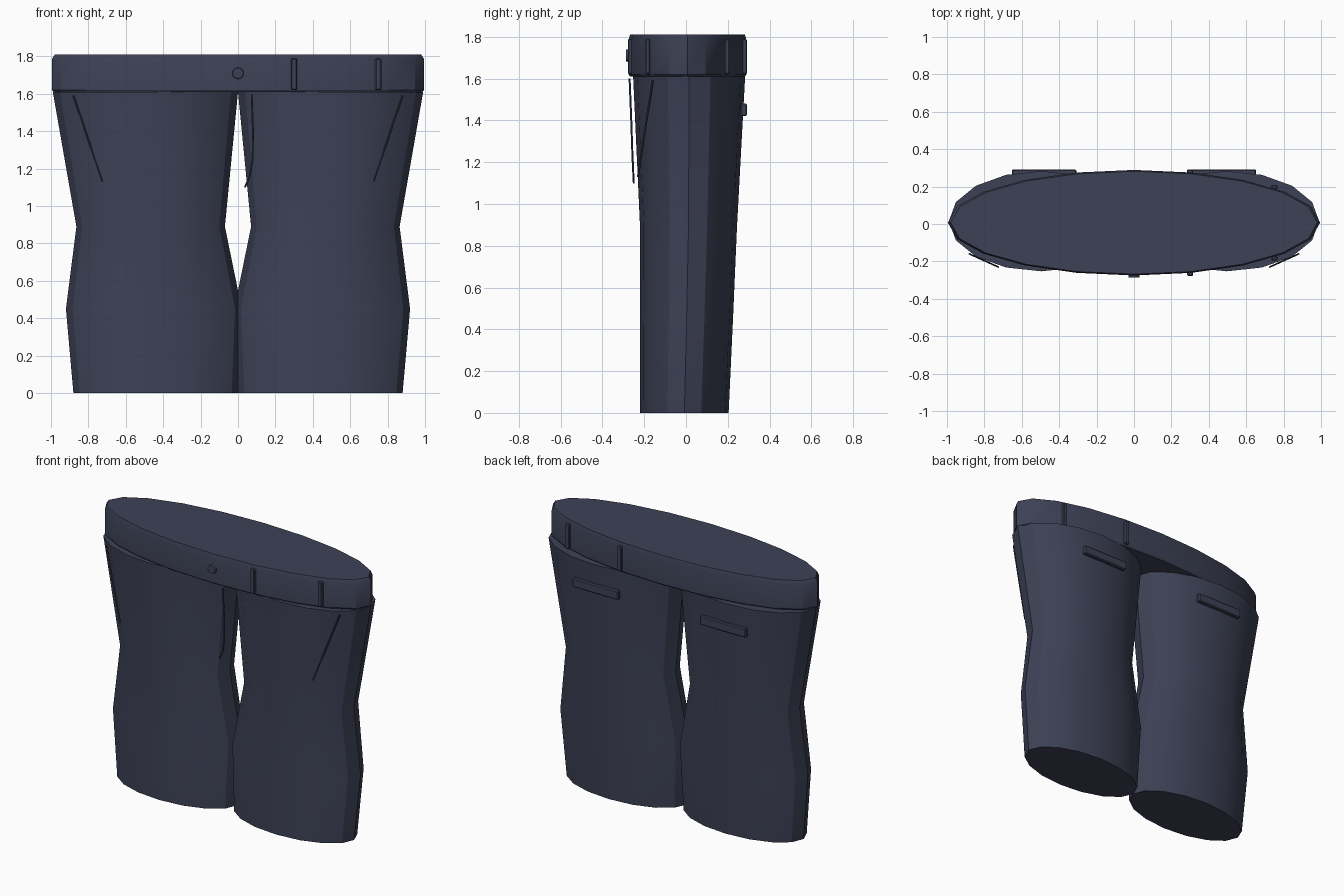
import bpy, bmesh, math
from mathutils import Vector

if "Cube" in bpy.data.objects:
    bpy.data.objects.remove(bpy.data.objects["Cube"], do_unlink=True)


def make_material(name, color):
    m = bpy.data.materials.new(name)
    m.use_nodes = True
    m.diffuse_color = color
    bsdf = m.node_tree.nodes["Principled BSDF"]
    bsdf.inputs["Base Color"].default_value = color
    bsdf.inputs["Roughness"].default_value = 0.8
    return m


navy = make_material("navy cloth", (0.047, 0.053, 0.092, 1))


def finish(name, bm, smooth=True):
    bmesh.ops.recalc_face_normals(bm, faces=bm.faces[:])
    mesh = bpy.data.meshes.new(name)
    bm.to_mesh(mesh)
    bm.free()
    ob = bpy.data.objects.new(name, mesh)
    bpy.context.collection.objects.link(ob)
    mesh.materials.append(navy)
    if smooth:
        bpy.ops.object.select_all(action='DESELECT')
        ob.select_set(True)
        bpy.context.view_layer.objects.active = ob
        bpy.ops.object.shade_smooth_by_angle(angle=math.radians(30))
    return ob


def loft(name, sides, rings):
    """Closed stack of elliptical rings: (z, centre x, centre y, radius x, radius y)."""
    bm = bmesh.new()
    loops = []
    for z, cx, cy, rx, ry in rings:
        angles = [math.tau * i / sides for i in range(sides)]
        loops.append([bm.verts.new((cx + rx * math.cos(a), cy + ry * math.sin(a), z))
                      for a in angles])
    for low, high in zip(loops, loops[1:]):
        for i in range(sides):
            j = (i + 1) % sides
            bm.faces.new((low[i], low[j], high[j], high[i]))
    bm.faces.new(loops[0])
    bm.faces.new(loops[-1])
    return finish(name, bm)


def box(name, centre, size, turn=0, bevel=0.006):
    bm = bmesh.new()
    bmesh.ops.create_cube(bm, size=1)
    bmesh.ops.scale(bm, vec=size, verts=bm.verts)
    bmesh.ops.bevel(bm, geom=bm.edges[:], offset=bevel, segments=1, affect='EDGES')
    ob = finish(name, bm, False)
    ob.location = centre
    ob.rotation_euler.z = turn
    return ob


def seam(name, points, radius=0.005):
    """Thin six-sided cord along a path."""
    bm = bmesh.new()
    pts = [Vector(p) for p in points]
    for a, b in zip(pts, pts[1:]):
        d = b - a
        made = bmesh.ops.create_cone(bm, cap_ends=True, segments=6, radius1=radius,
                                     radius2=radius, depth=d.length)["verts"]
        bmesh.ops.rotate(bm, verts=made, matrix=d.to_track_quat('Z', 'Y').to_matrix())
        bmesh.ops.translate(bm, verts=made, vec=(a + b) / 2)
    return finish(name, bm)


# Waistband with softened rims
loft("waistband", 20, [(1.61, 0, 0.007, 0.985, 0.275), (1.62, 0, 0.007, 0.995, 0.282),
                       (1.785, 0, 0.007, 0.995, 0.282), (1.81, 0, 0.007, 0.98, 0.275)])

# Legs, front pocket seams and back pocket welts, mirrored
for side, s in (("left", 1), ("right", -1)):
    loft(side + "_leg", 16, [(0, s * 0.44, -0.008, 0.44, 0.212),
                             (0.45, s * 0.45, 0.003, 0.47, 0.222),
                             (0.89, s * 0.467, 0.012, 0.397, 0.232),
                             (1.61, s * 0.495, 0.015, 0.495, 0.268)])
    seam(side + "_front_pocket_seam", [(s * 0.88, -0.16, 1.59), (s * 0.725, -0.23, 1.13)])
    box(side + "_back_pocket_welt", (s * 0.48, 0.277, 1.45), (0.345, 0.03, 0.06))

# Fly stitching
seam("fly_seam", [(0.073, -0.27, 1.6), (0.08, -0.262, 1.4), (0.078, -0.257, 1.25),
                  (0.063, -0.253, 1.16), (0.037, -0.25, 1.1)])

# Belt loops along the left half of the waistband
for place, s in (("front", -1), ("back", 1)):
    box(place + "_inner_belt_loop", (0.3, 0.007 + s * 0.273, 1.705), (0.033, 0.025, 0.17))
    box(place + "_outer_belt_loop", (0.75, 0.007 + s * 0.19, 1.705), (0.033, 0.025, 0.17))

# Waist button
bm = bmesh.new()
bmesh.ops.create_cone(bm, cap_ends=True, segments=16, radius1=0.032, radius2=0.028, depth=0.02)
button = finish("waist_button", bm)
button.location = (0, -0.277, 1.71)
button.rotation_euler.x = math.pi / 2
